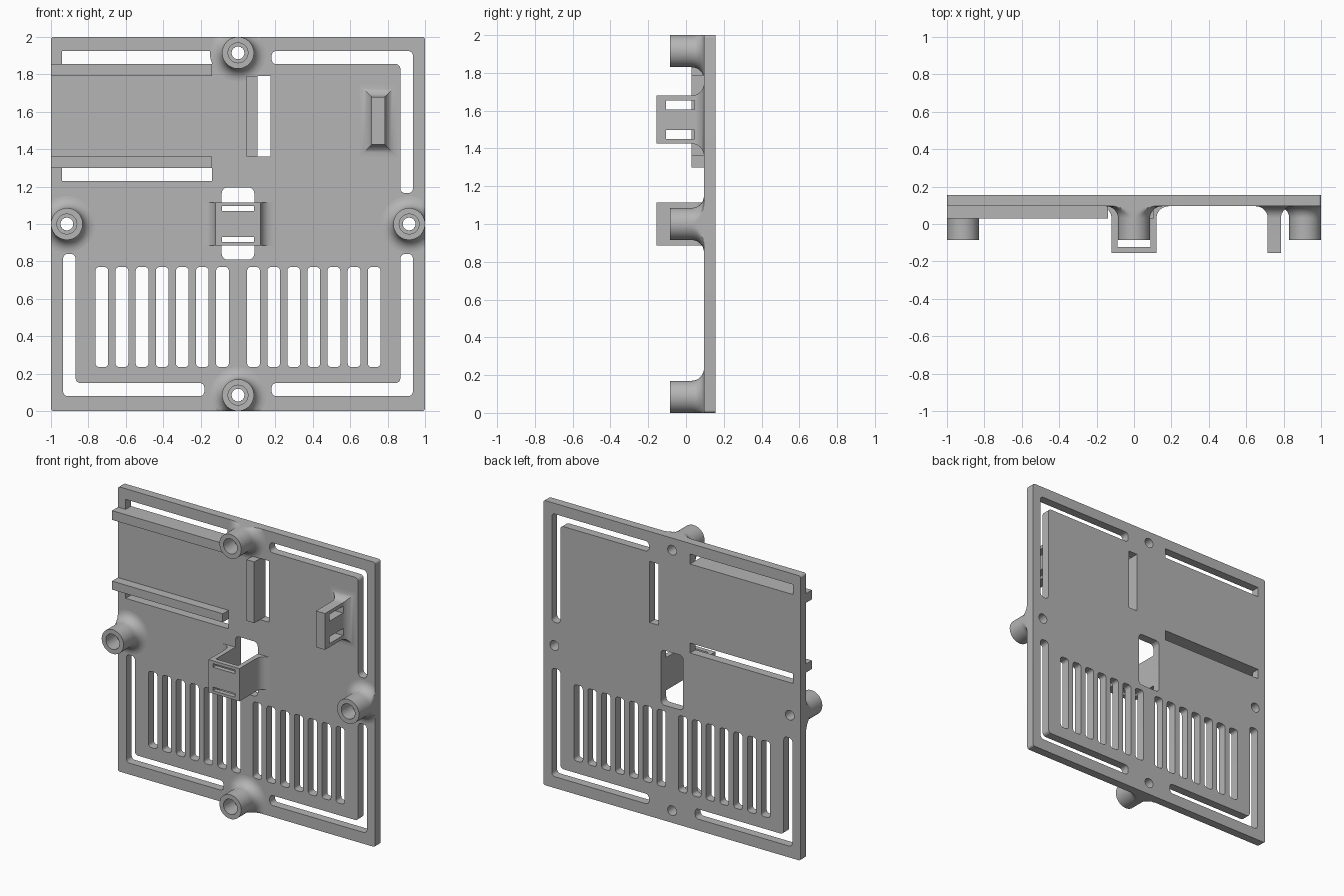
import bpy, bmesh
from math import sin, cos, pi, tau
from mathutils import Vector

cube = bpy.data.objects.get("Cube")
if cube:
    bpy.data.objects.remove(cube)

grey = bpy.data.materials.new("plain grey")
grey.use_nodes = True
colour = (0.46, 0.46, 0.46, 1)
grey.diffuse_color = colour
grey.node_tree.nodes["Principled BSDF"].inputs["Base Color"].default_value = colour

FRONT, BACK = 0.095, 0.155   # the panel's two faces
FILLET = 0.065


def add_object(name, bm, smooth=False):
    bmesh.ops.recalc_face_normals(bm, faces=bm.faces)
    mesh = bpy.data.meshes.new(name)
    bm.to_mesh(mesh)
    bm.free()
    mesh.materials.clear()
    mesh.materials.append(grey)
    obj = bpy.data.objects.new(name, mesh)
    bpy.context.collection.objects.link(obj)
    if smooth:
        bpy.ops.object.select_all(action='DESELECT')
        obj.select_set(True)
        bpy.context.view_layer.objects.active = obj
        bpy.ops.object.shade_smooth_by_angle(angle=pi / 6)
    return obj


def box(name, x, y, z):
    bm = bmesh.new()
    bmesh.ops.create_cube(bm, size=1)
    for v in bm.verts:
        v.co = [lo + (c + 0.5) * (hi - lo) for c, (lo, hi) in zip(v.co, (x, y, z))]
    return add_object(name, bm)


def cut(obj, *cutters):
    for cutter in cutters:
        cutter.hide_render = True
        cutter.hide_set(True)
        mod = obj.modifiers.new("cut", 'BOOLEAN')
        mod.operation, mod.solver, mod.object = 'DIFFERENCE', 'EXACT', cutter


def rounded(points, r, steps=6):
    """Round every right-angled corner of an outline."""
    if not r:
        return points
    out = []
    for i, p in enumerate(points):
        p = Vector(p)
        a = (Vector(points[i - 1]) - p).normalized()
        b = (Vector(points[(i + 1) % len(points)]) - p).normalized()
        for k in range(steps + 1):
            t = pi / 2 * k / steps
            out.append(p + r * (a + b) - r * (b * cos(t) + a * sin(t)))
    return out


def rect(x0, x1, z0, z1, r=0.0):
    return rounded([(x0, z0), (x1, z0), (x1, z1), (x0, z1)], r)


def fillet(steps=8):
    """Sideways offset and y of a concave fillet that meets the panel."""
    return [(FILLET * (1 - cos(t)), FRONT - FILLET * (1 - sin(t)))
            for t in (pi / 2 * k / steps for k in range(steps + 1))]


# Panel outline and openings
BOSSES = {"top": (0, 1.915), "bottom": (0, 0.085), "left": (0.915, 1), "right": (-0.915, 1)}
HOLE = 0.034
outlines = [rect(-1, 1, 0, 2, 0.015),
            rect(-0.94, -0.14, 1.855, 1.925),
            rect(-0.94, -0.14, 1.23, 1.30),
            rect(0.105, 0.175, 1.36, 1.79),
            rect(-0.087, 0.087, 0.81, 1.195, 0.03)]
# L-shaped border slots
for sx, end, inner, outer in ((1, 1.165, 1.855, 1.925), (1, 0.84, 0.15, 0.08), (-1, 0.84, 0.15, 0.08)):
    outlines.append(rounded([(sx * x, z) for x, z in (
        (0.18, outer), (0.935, outer), (0.935, end), (0.868, end), (0.868, inner), (0.18, inner))], 0.025))
# Vent slots
for sx in (-1, 1):
    for i in range(7):
        x = sx * (0.083 + 0.1075 * i)
        outlines.append(rect(x - 0.034, x + 0.034, 0.235, 0.77, 0.02))
for x, z in BOSSES.values():
    outlines.append([(x + HOLE * cos(tau * k / 32), z + HOLE * sin(tau * k / 32)) for k in range(32)])

curve = bpy.data.curves.new("panel_outline", 'CURVE')
curve.dimensions, curve.fill_mode, curve.extrude = '2D', 'BOTH', (BACK - FRONT) / 2
for outline in outlines:
    spline = curve.splines.new('POLY')
    spline.points.add(len(outline) - 1)
    for point, (x, z) in zip(spline.points, outline):
        point.co = (x, z, 0, 1)
    spline.use_cyclic_u = True
temp = bpy.data.objects.new("panel_outline", curve)
bpy.context.collection.objects.link(temp)
bpy.context.view_layer.update()
flat = bpy.data.meshes.new_from_object(temp.evaluated_get(bpy.context.evaluated_depsgraph_get()))
bpy.data.objects.remove(temp)
bm = bmesh.new()
bm.from_mesh(flat)
bmesh.ops.remove_doubles(bm, verts=bm.verts, dist=0.0001)
for v in bm.verts:
    v.co = (v.co.x, (FRONT + BACK) / 2 - v.co.z, v.co.y)
add_object("panel", bm, smooth=True)

# Screw bosses: turned profile with counterbore and flared foot
R = 0.085
profile = [(HOLE, FRONT), (HOLE, 0.03), (0.053, 0.03), (0.053, -0.085), (R, -0.085)]
profile += [(R + d, y) for d, y in fillet()]
for side, (cx, cz) in BOSSES.items():
    bm = bmesh.new()
    rings = []
    for r, y in profile:
        ring = []
        for k in range(48):
            x, z = cx + r * cos(tau * k / 48), cz + r * sin(tau * k / 48)
            # the foot stops at the panel's edge
            ring.append(bm.verts.new((max(-1, min(1, x)), y, max(0, min(2, z)))))
        rings.append(ring)
    for a, b in zip(rings, rings[1:]):
        for k in range(48):
            j = (k + 1) % 48
            bm.faces.new((a[k], a[j], b[j], b[k]))
    add_object(side + "_screw_boss", bm, smooth=True)

# Locating rails
box("upper_rail", (-1, -0.14), (0.03, FRONT), (1.79, 1.855))
box("lower_rail", (-1, -0.14), (0.03, FRONT), (1.30, 1.36))
box("upright_rail", (0.045, 0.105), (0.03, FRONT), (1.36, 1.79))

# Centre clip: U-shaped section with flared feet
half = [(0.087, FRONT), (0.087, -0.122), (0.12, -0.155)]
right_side = [(0.12, -0.155)] + [(0.12 + d, y) for d, y in fillet()]
inner = [(0.087, FRONT), (0.087, -0.122)]
section = right_side + inner + [(-x, y) for x, y in reversed(right_side + inner)]
bm = bmesh.new()
face = bm.faces.new([bm.verts.new((x, y, 0.885)) for x, y in section])
extruded = bmesh.ops.extrude_face_region(bm, geom=[face])["geom"]
bmesh.ops.translate(bm, vec=(0, 0, 0.23), verts=[g for g in extruded if isinstance(g, bmesh.types.BMVert)])
clip = add_object("centre_clip", bm, smooth=True)
cut(clip, *[box("clip_slit_cutter", (-0.086, 0.086), (-0.2, -0.1), (z, z + 0.025)) for z in (0.905, 1.07)])

# Side bracket: upright tab with a flared foot all round
bm = bmesh.new()
rings = []
for d, y in [(0, -0.155)] + fillet():
    rings.append([bm.verts.new((x, y, z)) for x, z in rect(0.715 - d, 0.785 + d, 1.425 - d, 1.68 + d)])
for a, b in zip(rings, rings[1:]):
    for k in range(4):
        j = (k + 1) % 4
        bm.faces.new((a[k], a[j], b[j], b[k]))
bm.faces.new(rings[0])
bm.faces.new(rings[-1])
bracket = add_object("side_bracket", bm, smooth=True)
cut(bracket, *[box("bracket_slot_cutter", (0.65, 0.85), (-0.105, 0.045), (z, z + 0.048)) for z in (1.45, 1.607)])
